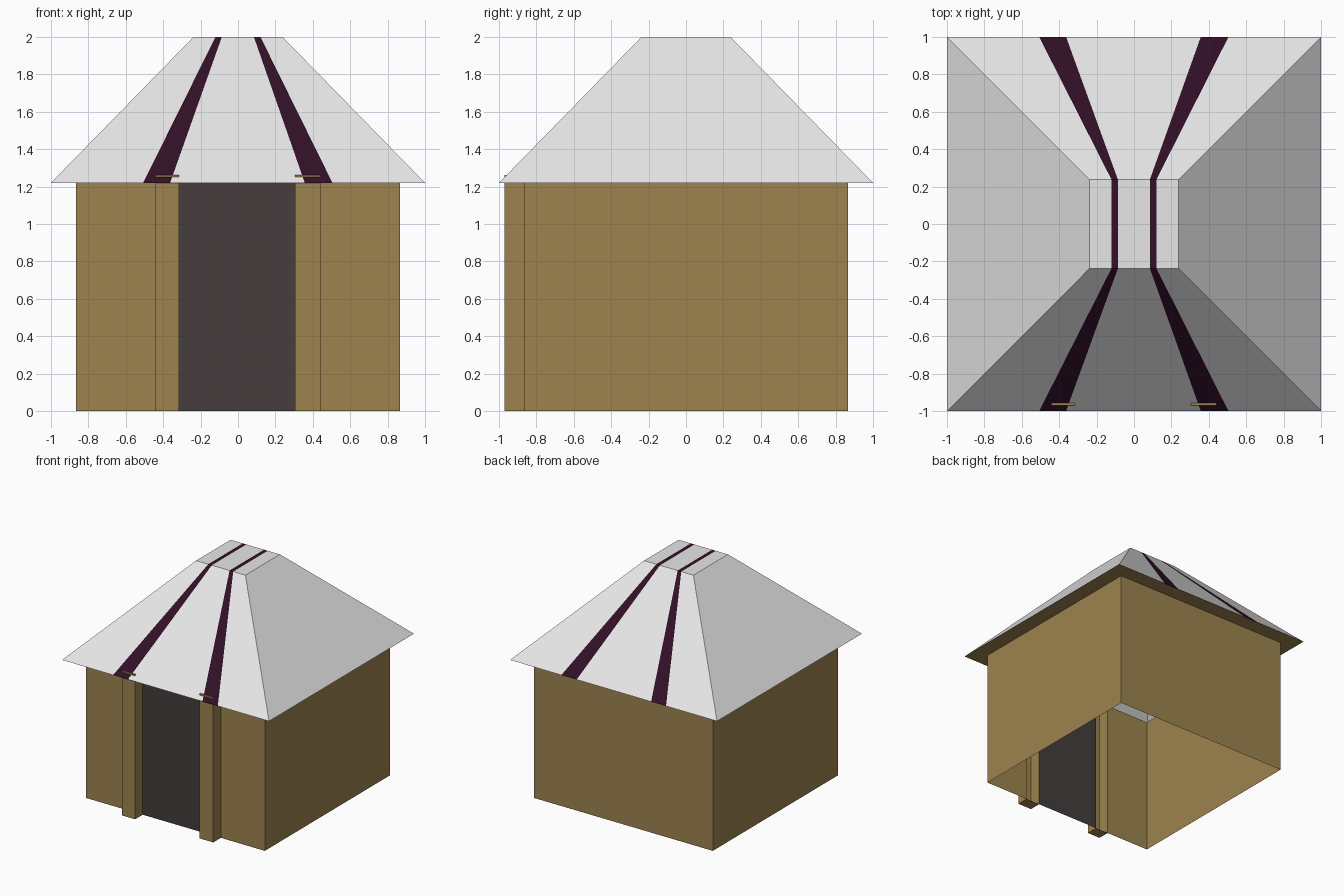
import bpy

if "Cube" in bpy.data.objects:
    bpy.data.objects.remove(bpy.data.objects["Cube"])


def material(name, rgb):
    m = bpy.data.materials.new(name)
    m.diffuse_color = (*rgb, 1)
    m.use_nodes = True
    m.node_tree.nodes["Principled BSDF"].inputs["Base Color"].default_value = m.diffuse_color
    return m


WALL = material("wall_brown", (0.34, 0.23, 0.08))
DOOR = material("door_charcoal", (0.06, 0.048, 0.048))
ROOF = material("roof_grey", (0.8, 0.8, 0.8))
STRIPE = material("stripe_plum", (0.032, 0.005, 0.021))


def build(name, quads, mats):
    """quads: list of (four corners, material index)."""
    verts, faces, ids = [], [], {}
    for corners, _ in quads:
        face = []
        for c in corners:
            key = tuple(round(v, 4) for v in c)
            if key not in ids:
                ids[key] = len(verts)
                verts.append(key)
            face.append(ids[key])
        faces.append(face)
    me = bpy.data.meshes.new(name)
    me.from_pydata(verts, [], faces)
    for m in mats:
        me.materials.append(m)
    for poly, (_, idx) in zip(me.polygons, quads):
        poly.material_index = idx
    ob = bpy.data.objects.new(name, me)
    bpy.context.collection.objects.link(ob)
    return ob


def upright(a, b, z0, z1):
    """Vertical quad over the plan segment a-b."""
    return [(*a, z0), (*b, z0), (*b, z1), (*a, z1)]


EAVE, TOP = 1.22, 2.0
W, P = 0.865, 0.97          # wall half width, pillar front
R = 0.238                   # half width of the flat roof top
DOOR_L, DOOR_R, PILLAR = -0.315, 0.305, 0.44

# Thin walls, open where the hollow pillars join, with the door in the front
plan = [((-W, -W), (-PILLAR, -W), 0), ((DOOR_L, -W), (DOOR_R, -W), 1),
        ((PILLAR, -W), (W, -W), 0), ((W, -W), (W, W), 0),
        ((W, W), (-W, W), 0), ((-W, W), (-W, -W), 0)]
build("walls_and_door", [(upright(a, b, 0, EAVE), i) for a, b, i in plan], [WALL, DOOR])

# Hollow door pillars, poking slightly through the roof
for side, x0, x1 in (("left", -PILLAR, DOOR_L), ("right", DOOR_R, PILLAR)):
    h = 1.263
    path = [(x0, -W), (x0, -P), (x1, -P), (x1, -W)]
    quads = [(upright(a, b, 0, h), 0) for a, b in zip(path, path[1:])]
    quads.append(([(*p, h) for p in path], 0))
    quads.append(([(*p, 0) for p in reversed(path)], 0))
    build(side + "_door_pillar", quads, [WALL])

# Roof: front, top and back are cut into strips for the two stripes
cuts = [-1, -0.507, -0.363, 0.357, 0.505, 1]
roof = []
for i, (a, b) in enumerate(zip(cuts, cuts[1:])):
    m = i % 2
    ta, tb = a * R, b * R
    roof.append(([(a, -1, EAVE), (b, -1, EAVE), (tb, -R, TOP), (ta, -R, TOP)], m))
    roof.append(([(ta, -R, TOP), (tb, -R, TOP), (tb, R, TOP), (ta, R, TOP)], m))
    roof.append(([(b, 1, EAVE), (a, 1, EAVE), (ta, R, TOP), (tb, R, TOP)], m))
for s in (1, -1):
    roof.append(([(s, -s, EAVE), (s, s, EAVE), (s * R, s * R, TOP), (s * R, -s * R, TOP)], 0))
build("roof", roof, [ROOF, STRIPE])

# Eave underside: a flat ring from the walls to the roof edge
corners = [(-1, -1), (1, -1), (1, 1), (-1, 1)]
ring = []
for (ax, ay), (bx, by) in zip(corners, corners[1:] + corners[:1]):
    ring.append(([(ax, ay, EAVE), (ax * W, ay * W, EAVE),
                  (bx * W, by * W, EAVE), (bx, by, EAVE)], 0))
build("eave_underside", ring, [WALL])
